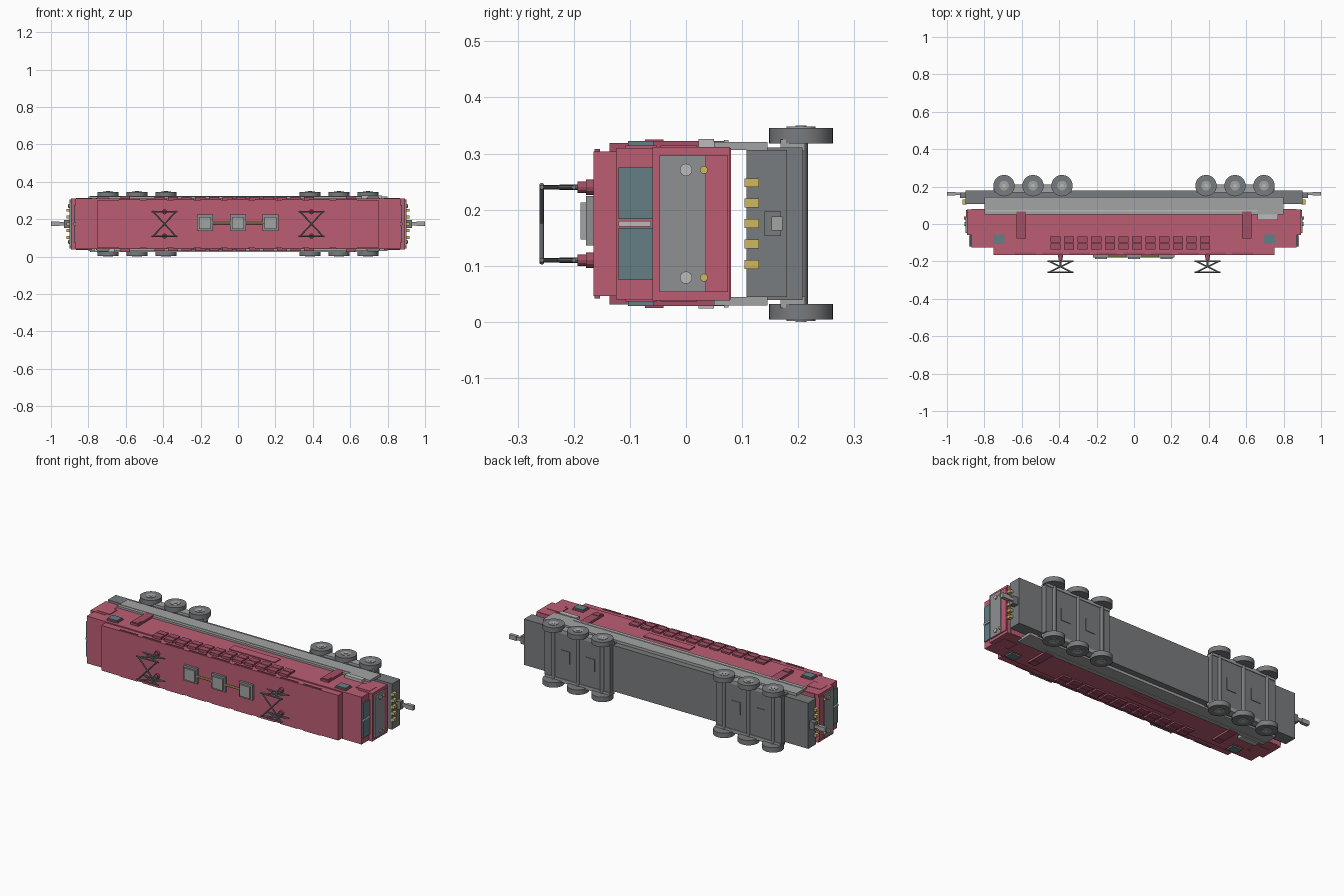
import bpy, math
from mathutils import Vector

if "Cube" in bpy.data.objects:
    bpy.data.objects.remove(bpy.data.objects["Cube"])

ZC = 0.175  # centre plane of the locomotive, which lies on its side (roof to -y)

def mat(name, c):
    m = bpy.data.materials.new(name)
    m.diffuse_color = (*c, 1)
    m.use_nodes = True
    m.node_tree.nodes["Principled BSDF"].inputs["Base Color"].default_value = m.diffuse_color
    return m

RED = mat("red", (0.50, 0.11, 0.17))
DRED = mat("dark_red", (0.36, 0.08, 0.13))
DARK = mat("dark_grey", (0.19, 0.20, 0.21))
GREY = mat("grey", (0.36, 0.37, 0.37))
MID = mat("mid_grey", (0.27, 0.28, 0.29))
LIGHT = mat("light_grey", (0.5, 0.5, 0.5))
GLASS = mat("glass", (0.13, 0.21, 0.23))
GOLD = mat("yellow", (0.62, 0.48, 0.12))

def box(name, x, y, z, m, bevel=0):
    """Box from (min, max) ranges."""
    bpy.ops.mesh.primitive_cube_add(size=1, location=[(a + b) / 2 for a, b in (x, y, z)])
    o = bpy.context.object
    o.name = name
    o.scale = [abs(b - a) for a, b in (x, y, z)]
    bpy.ops.object.transform_apply(location=False, rotation=False)
    o.data.materials.append(m)
    if bevel:
        b = o.modifiers.new("bevel", 'BEVEL')
        b.width, b.segments = bevel, 1
    return o

def rod(name, p, q, r, m, n=8):
    """Cylinder between two points."""
    p, q = Vector(p), Vector(q)
    bpy.ops.mesh.primitive_cylinder_add(vertices=n, radius=r, depth=(q - p).length, location=(p + q) / 2)
    o = bpy.context.object
    o.name = name
    o.rotation_euler = (q - p).to_track_quat('Z', 'Y').to_euler()
    o.data.materials.append(m)
    if n > 12:
        bpy.ops.object.shade_smooth_by_angle(angle=math.radians(35))
    return o

def span(c, h):
    return (c - h, c + h)

def sx(s, a, b):
    return tuple(sorted((s * a, s * b)))

def side(t, a, b):
    """z range on one flank, measured from the centre plane."""
    return tuple(sorted((ZC + t * a, ZC + t * b)))

# body shell and stepped roof
box("body", (-0.87, 0.87), (-0.125, 0.08), span(ZC, 0.135), RED)
box("roof", (-0.75, 0.75), (-0.165, -0.12), span(ZC, 0.129), RED)
box("chassis", (-0.9, 0.9), (0.108, 0.18), span(ZC, 0.131), DARK)

# cab ends
for s in (1, -1):
    box("nose", sx(s, 0.8, 0.892), (-0.06, 0.078), span(ZC, 0.137), RED)
    box("nose_panel", sx(s, 0.89, 0.901), (-0.047, 0.036), span(ZC, 0.122), MID)
    box("nose_lower_panel", sx(s, 0.89, 0.897), (0.036, 0.075), span(ZC, 0.122), RED)
    box("windscreen_post", sx(s, 0.86, 0.882), (-0.12, -0.062), span(ZC, 0.005), LIGHT)
    for t in (1, -1):
        box("windscreen", sx(s, 0.86, 0.877), (-0.12, -0.06), side(t, 0.008, 0.1), GLASS)
        z = ZC + t * 0.096
        rod("headlight", (s * 0.895, 0, z), (s * 0.907, 0, z), 0.011, LIGHT, 16)
        rod("marker_light", (s * 0.895, 0.032, z - t * 0.0), (s * 0.908, 0.032, z), 0.007, GOLD, 16).location.z -= 0
    for i in range(-2, 3):
        box("buffer_block", sx(s, 0.895, 0.917), (0.104, 0.13), span(ZC + i * 0.0365, 0.008), GOLD)
    # coupler
    box("coupler_base", sx(s, 0.89, 0.93), (0.14, 0.169), span(ZC, 0.022), DARK)
    box("coupler_shank", sx(s, 0.92, 0.97), (0.156, 0.168), span(ZC, 0.009), GREY)
    box("coupler_head", sx(s, 0.955, 1.0), (0.152, 0.172), span(ZC, 0.0125), GREY)

# flanks
for t in (1, -1):
    box("side_skirt", (-0.8, 0.8), (0.05, 0.145), side(t, 0.131, 0.146), GREY)
    box("skirt_rail", (-0.79, 0.66), (0.068, 0.076), side(t, 0.145, 0.149), LIGHT)
    box("equipment_cover", sx(t, 0.66, 0.77), (0.022, 0.05), side(t, 0.13, 0.151), LIGHT)
    box("side_plate", sx(t, -0.03, 0.26), (-0.04, 0.012), side(t, 0.13, 0.14), RED)
    for s in (1, -1):
        box("side_door", sx(s, 0.577, 0.627), (-0.078, 0.07), side(t, 0.13, 0.147), DRED)
        box("door_window", sx(s, 0.583, 0.621), (-0.073, -0.04), side(t, 0.13, 0.15), DRED)
        box("cab_window_frame", sx(s, 0.688, 0.758), (-0.108, -0.052), side(t, 0.13, 0.139), RED)
        box("cab_window", sx(s, 0.693, 0.753), (-0.103, -0.057), side(t, 0.13, 0.147), GLASS)
        box("nose_side_panel", sx(s, 0.78, 0.865), (-0.045, 0.02), side(t, 0.13, 0.139), RED)
    # two rows of louvres
    for i in range(12):
        x = -0.42 + i * 0.0727
        for y0 in (-0.136, -0.099):
            box("louvre", span(x, 0.027), (y0, y0 + 0.033), side(t, 0.12, 0.144), DRED)
    # roof edge hatches
    for i in range(9):
        x = (i - 4) * 0.145
        box("roof_hatch", span(x, 0.055), (-0.163, -0.153), side(t, 0.125, 0.133), DRED)

# roof equipment
for x in (-0.177, 0, 0.173):
    box("roof_box_base", span(x, 0.043), (-0.178, -0.16), span(ZC + 0.005, 0.044), MID)
    box("roof_box_lid", span(x, 0.032), (-0.188, -0.175), span(ZC + 0.005, 0.033), GREY)
for x in (-0.09, 0.088):
    rod("roof_cable", (x - 0.05, -0.173, ZC + 0.003), (x + 0.05, -0.173, ZC + 0.003), 0.006, GOLD)

# pantographs
for x in (-0.393, 0.393):
    for t in (1, -1):
        z = ZC + t * 0.065
        rod("pantograph_foot", (x, -0.16, z), (x, -0.178, z), 0.014, DRED, 12)
        rod("pantograph_insulator", (x, -0.175, z), (x, -0.193, z), 0.010, DRED, 12)
        rod("pantograph_post", (x, -0.19, z), (x, -0.225, z), 0.005, DARK)
        for y in (-0.2, -0.257):
            rod("pantograph_bar", (x - 0.07, y, z), (x + 0.07, y, z), 0.004, DARK)
        for d in (1, -1):
            rod("pantograph_arm", (x - d * 0.06, -0.2, z), (x + d * 0.06, -0.257, z), 0.004, DARK)
    for d in (1, -1):
        rod("pantograph_brace", (x - d * 0.065, -0.257, ZC - 0.07), (x + d * 0.065, -0.257, ZC + 0.07), 0.004, DARK)

# bogies with three axles each
for s in (1, -1):
    box("bogie", sx(s, 0.335, 0.75), (0.14, 0.208), span(ZC, 0.136), DARK)
    for x in (0.46, 0.62):
        box("bogie_plate", span(s * x, 0.03), (0.2, 0.211), span(ZC, 0.035), DARK)
    for t in (1, -1):
        box("bogie_side_frame", sx(s, 0.335, 0.745), (0.168, 0.212), side(t, 0.13, 0.15), GREY)
    for x in (0.385, 0.54, 0.695):
        x *= s
        rod("axle", (x, 0.205, 0.02), (x, 0.205, 0.33), 0.012, DARK, 16)
        for t in (1, -1):
            rod("wheel", (x, 0.205, ZC + t * 0.143), (x, 0.205, ZC + t * 0.171), 0.057, DARK, 32)
            rod("wheel_hub", (x, 0.205, ZC + t * 0.16), (x, 0.205, ZC + t * 0.173), 0.026, GREY, 24)
            rod("axle_cap", (x, 0.205, ZC + t * 0.165), (x, 0.205, ZC + t * 0.175), 0.010, LIGHT, 16)
